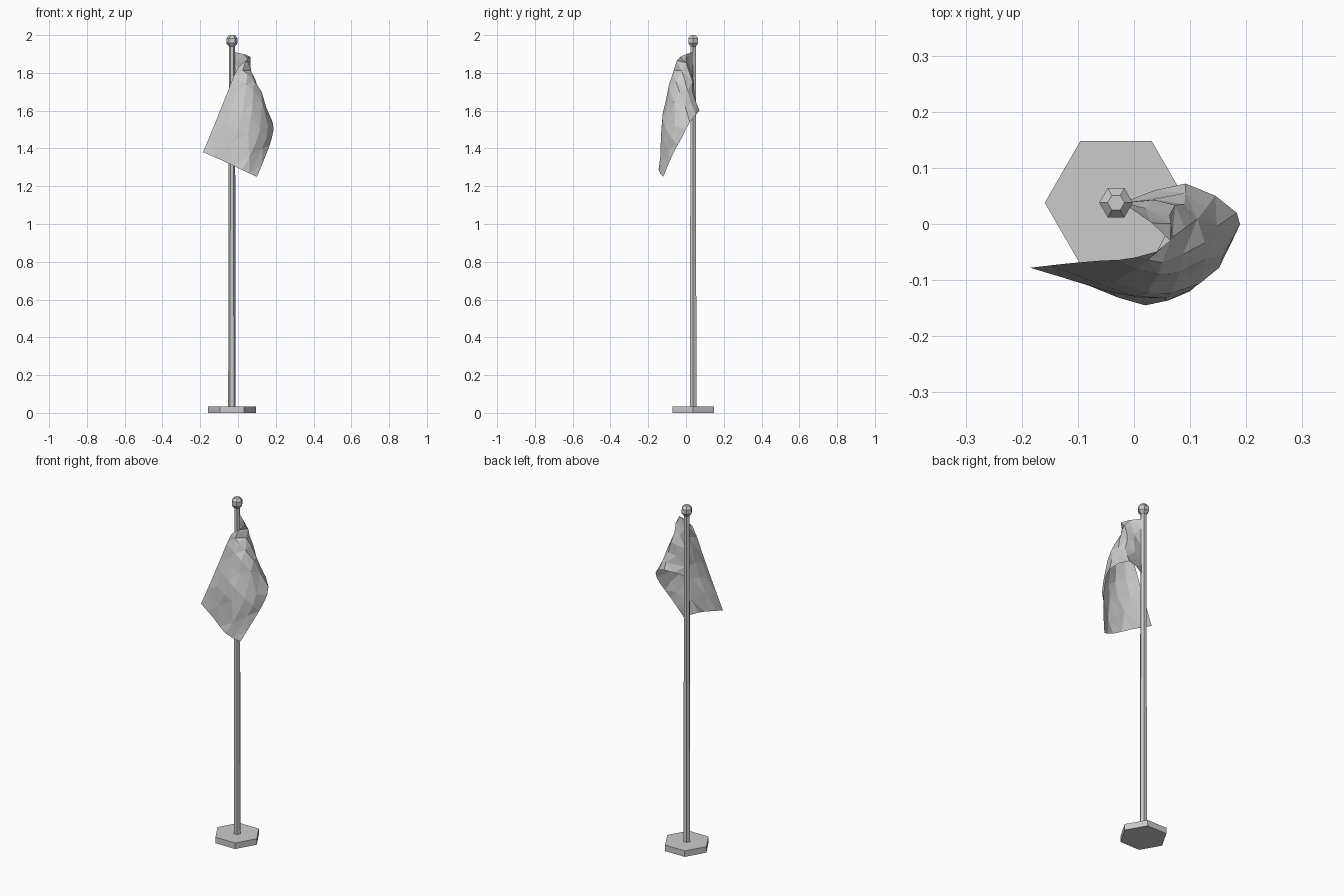
import bpy, bmesh, math, random
from mathutils import Vector

if "Cube" in bpy.data.objects:
    bpy.data.objects.remove(bpy.data.objects["Cube"], do_unlink=True)

random.seed(4)
POLE_X, POLE_Y, SIDES = -0.032, 0.038, 6

grey = bpy.data.materials.new("light grey")
grey.use_nodes = True
colour = (0.6, 0.6, 0.6, 1)
grey.diffuse_color = colour
grey.node_tree.nodes["Principled BSDF"].inputs["Base Color"].default_value = colour


def finish(name, bm):
    mesh = bpy.data.meshes.new(name)
    bm.to_mesh(mesh)
    bm.free()
    mesh.materials.append(grey)
    obj = bpy.data.objects.new(name, mesh)
    bpy.context.collection.objects.link(obj)
    return obj


def lathe(name, profile):
    """Six-sided solid around the pole axis from (radius, height) pairs."""
    bm = bmesh.new()
    rings = []
    for radius, z in profile:
        angles = [math.tau * i / SIDES for i in range(SIDES)]
        rings.append([bm.verts.new((POLE_X + radius * math.cos(a),
                                    POLE_Y + radius * math.sin(a), z)) for a in angles])
    for low, high in zip(rings, rings[1:]):
        for i in range(SIDES):
            j = (i + 1) % SIDES
            bm.faces.new((low[i], low[j], high[j], high[i]))
    bm.faces.new(rings[0][::-1])
    bm.faces.new(rings[-1])
    return finish(name, bm)


def spline(points, steps):
    """Smooth curve through the points, sampled evenly between them."""
    pts = [points[0] * 2 - points[1]] + points + [points[-1] * 2 - points[-2]]
    out = []
    for a, b, c, d in zip(pts, pts[1:], pts[2:], pts[3:]):
        for s in range(steps):
            t = s / steps
            out.append(b + (c - a) * (t / 2)
                       + (a * 2 - b * 5 + c * 4 - d) * (t * t / 2)
                       + (b * 3 - a - c * 3 + d) * (t ** 3 / 2))
    return out + [points[-1]]


# Base, pole and finial
lathe("base", [(0.127, 0), (0.127, 0.035)])
lathe("pole", [(0.02, 0.035), (0.016, 1.95)])
lathe("finial", [(0.016, 1.94), (0.03, 1.957), (0.03, 1.983), (0.015, 2)])

# Flag guide lines from hoist to fly, top edge first
guides = [
    [(-.02, .038, 1.91), (.065, -.03, 1.885), (0, -.06, 1.83),
     (-.055, -.065, 1.7), (-.115, -.07, 1.55), (-.185, -.078, 1.38)],
    [(-.02, .038, 1.8), (.06, .02, 1.81), (.055, -.07, 1.8),
     (.03, -.11, 1.67), (0, -.125, 1.51), (-.08, -.11, 1.335)],
    [(-.02, .038, 1.69), (.085, .04, 1.69), (.12, -.03, 1.7),
     (.125, -.085, 1.58), (.1, -.12, 1.43), (.02, -.145, 1.287)],
    [(-.02, .038, 1.58), (.092, .072, 1.6), (.183, .02, 1.54),
     (.18, -.02, 1.46), (.15, -.07, 1.37), (.1, -.12, 1.25)],
]
rows = [spline([Vector(p) for p in line], 2) for line in guides]
columns = [spline(list(col), 2) for col in zip(*rows)]

# Flag cloth, crumpled slightly inside its border and split into triangles
bm = bmesh.new()
grid = []
for i, col in enumerate(columns):
    inner = 0 < i < len(columns) - 1
    line = []
    for j, p in enumerate(col):
        if inner and 0 < j < len(col) - 1:
            p = p + Vector([random.uniform(-1, 1) for _ in range(3)]) * 0.006
        line.append(bm.verts.new(p))
    grid.append(line)
for i in range(len(grid) - 1):
    for j in range(len(grid[0]) - 1):
        a, b = grid[i][j], grid[i][j + 1]
        c, d = grid[i + 1][j + 1], grid[i + 1][j]
        if (i + j) % 2:
            tris = (a, d, c), (a, c, b)
        else:
            tris = (a, d, b), (b, d, c)
        for tri in tris:
            bm.faces.new(tri[::-1])
finish("flag", bm)
